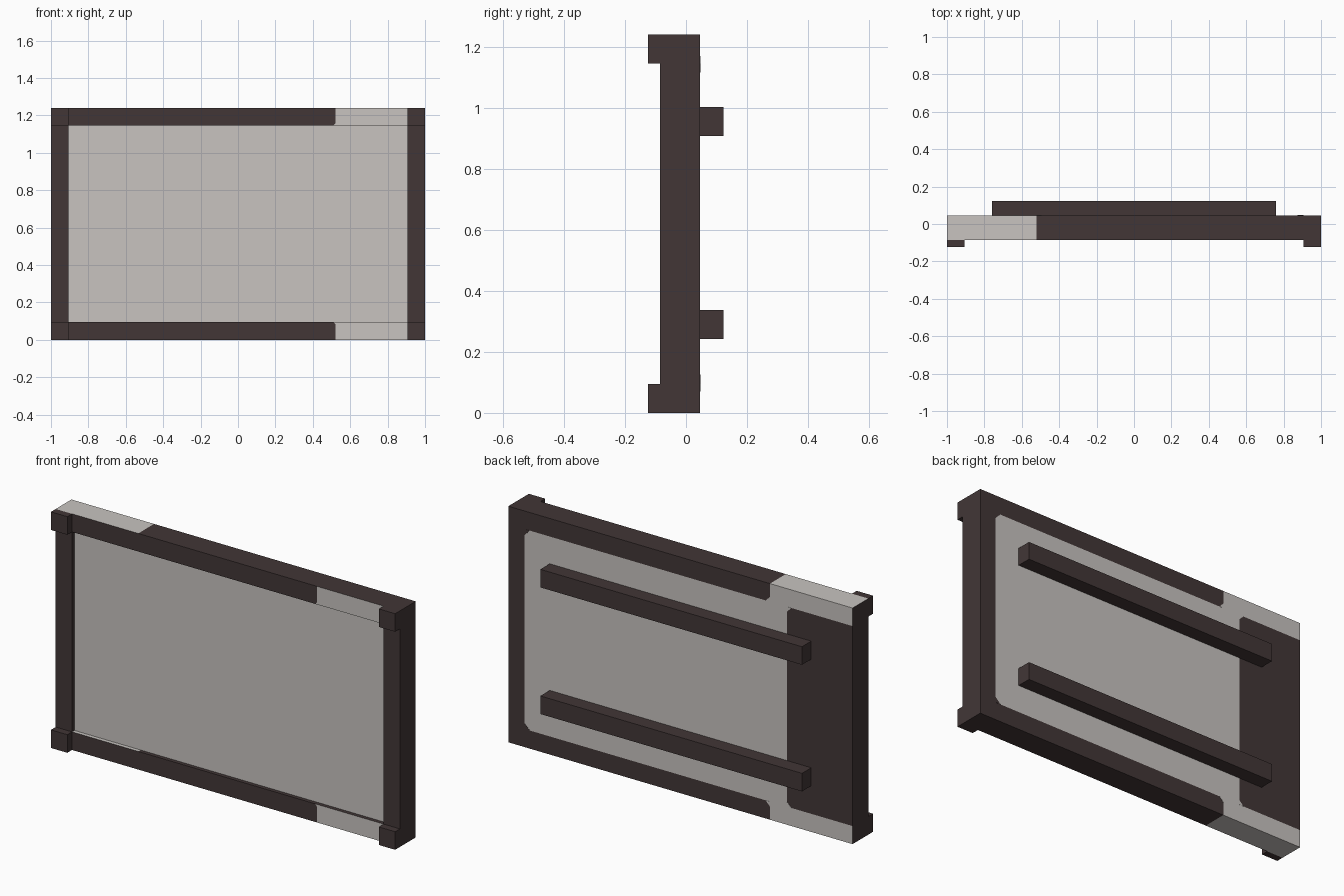
import bpy, bmesh
from mathutils import Vector

cube = bpy.data.objects.get("Cube")
if cube:
    bpy.data.objects.remove(cube, do_unlink=True)


def make_material(name, rgb):
    m = bpy.data.materials.new(name)
    m.use_nodes = True
    m.diffuse_color = (*rgb, 1)
    m.node_tree.nodes["Principled BSDF"].inputs["Base Color"].default_value = (*rgb, 1)
    return m


DARK, LIGHT = 0, 1
MATS = [make_material("dark brown", (0.054, 0.037, 0.037)),
        make_material("pale grey", (0.578, 0.552, 0.527))]

# Shared dimensions
H, W = 1.24, 0.095             # total height, frame width
FRONT, BACK = -0.085, 0.046    # frame faces in y
INNER = 1 - W                  # inner x edge of the frame
PAINT, PATCH = 0.52, -0.62     # colour breaks along x


def finish(name, bm, rule):
    bmesh.ops.recalc_face_normals(bm, faces=bm.faces)
    for f in bm.faces:
        f.material_index = rule(f.calc_center_median(), f.normal)
    me = bpy.data.meshes.new(name)
    bm.to_mesh(me)
    bm.free()
    for m in MATS:
        me.materials.append(m)
    bpy.context.collection.objects.link(bpy.data.objects.new(name, me))


def box(name, lo, hi, rule=lambda c, n: DARK, cuts=()):
    bm = bmesh.new()
    bmesh.ops.create_cube(bm, size=1)
    lo, hi = Vector(lo), Vector(hi)
    for v in bm.verts:
        v.co = (lo + hi) / 2 + v.co * (hi - lo)
    for x in cuts:
        bmesh.ops.bisect_plane(bm, geom=bm.verts[:] + bm.edges[:] + bm.faces[:],
                               plane_co=(x, 0, 0), plane_no=(1, 0, 0))
    finish(name, bm, rule)


def corner_plate(name, x, z, dx, dz, y, out, colour):
    """Thin triangle that softens a painted corner."""
    bm = bmesh.new()
    pts = [(x, y, z), (x + dx, y, z), (x, y, z + dz)]
    face = bm.faces.new([bm.verts.new(p) for p in pts])
    new = bmesh.ops.extrude_face_region(bm, geom=[face])["geom"]
    bmesh.ops.translate(bm, vec=(0, out, 0),
                        verts=[g for g in new if isinstance(g, bmesh.types.BMVert)])
    finish(name, bm, lambda c, n: colour)


def rail_rule(c, n):
    if abs(n.x) > 0.5:
        return DARK
    if n.y < -0.5:
        return LIGHT if PAINT < c.x < INNER else DARK
    return LIGHT if c.x < -PAINT else DARK


def panel_rule(c, n):
    return DARK if n.y > 0.5 and c.x < PATCH else LIGHT


# Frame rails, back battens and painted corners, bottom and top
for level, z0, sign, batten_z in (("bottom", 0, 1, 0.242), ("top", H - W, -1, 0.907)):
    box(level + "_rail", (-1, FRONT, z0), (1, BACK, z0 + W), rail_rule,
        (-PAINT, PAINT, INNER))
    box(level + "_back_batten", (-0.76, BACK, batten_z), (0.76, 0.123, batten_z + 0.095))
    edge = W if sign > 0 else H - W
    for part, x, dx, dz, y, out, colour in (
            ("border", INNER, -0.03, 0.03, BACK, 0.001, DARK),
            ("patch", PATCH, -0.025, 0.025, BACK, 0.001, LIGHT),
            ("rail_end", -PAINT, 0.025, -0.025, BACK, 0.001, LIGHT),
            ("front_paint", PAINT, -0.012, -0.012, FRONT, -0.001, LIGHT)):
        corner_plate(f"{level}_{part}_corner", x, edge, dx, dz * sign, y, out, colour)
    # Protruding corner blocks
    for side, x0 in (("right", -1), ("left", INNER)):
        box(f"{level}_{side}_corner_block", (x0, -0.124, z0), (x0 + W, FRONT, z0 + W))

# Side posts
for side, x0 in (("right", -1), ("left", INNER)):
    box(side + "_post", (x0, FRONT, W), (x0 + W, BACK, H - W))

# Recessed board, flush with the back of the frame
box("board_panel", (-INNER, FRONT + 0.02, W), (INNER, BACK, H - W), panel_rule, (PATCH,))
